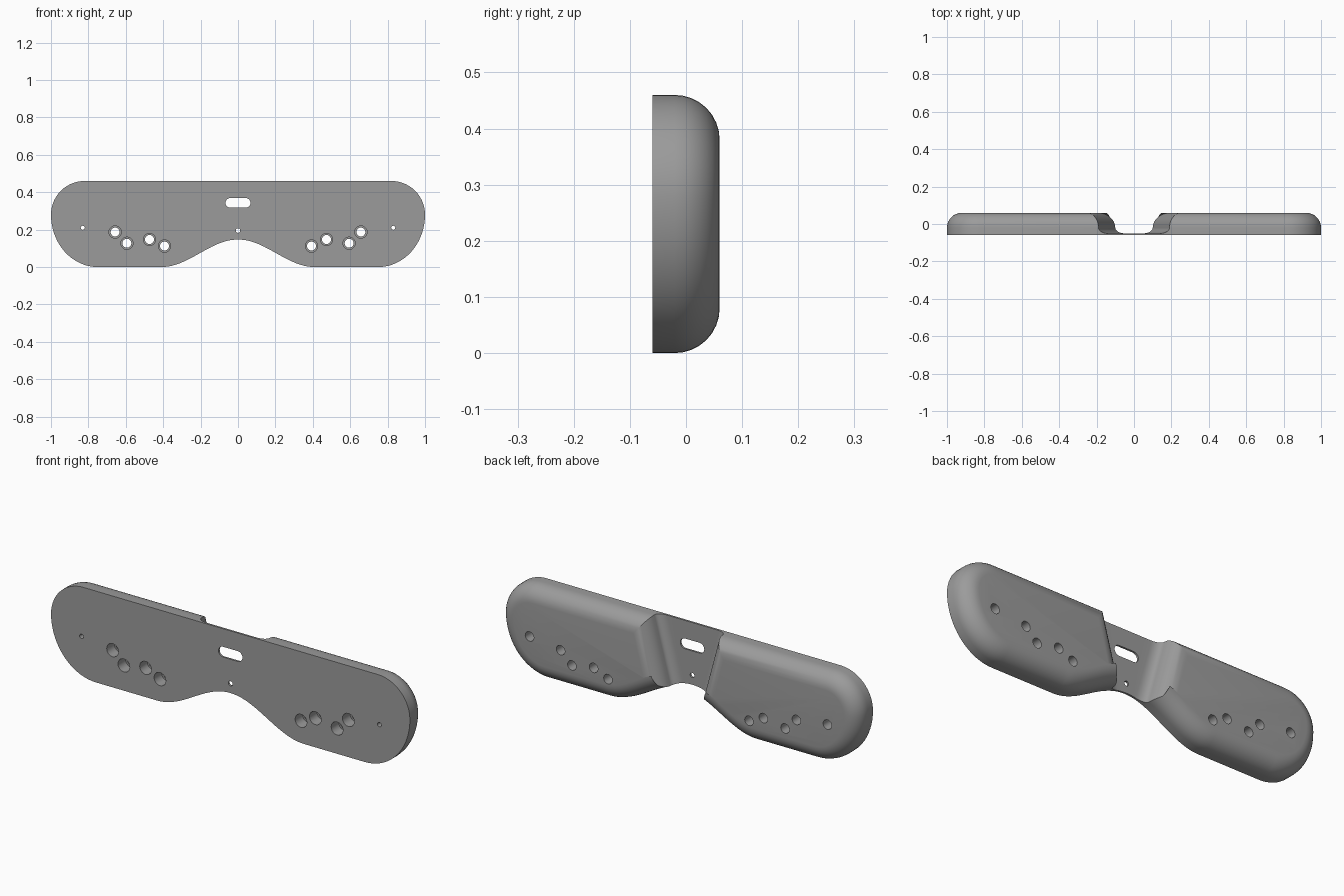
import bpy, bmesh, math
from mathutils import Vector

if "Cube" in bpy.data.objects:
    bpy.data.objects.remove(bpy.data.objects["Cube"])

FRONT, BACK, WEB = -0.06, 0.06, -0.05   # y of front face, back face, thin bridge
R = 0.08                                # rounding of the back edges
TOP, XT, XB = 0.46, 0.19, 0.10          # top height, notch wall x at top / bottom

grey = bpy.data.materials.new("grey")
grey.diffuse_color = (0.33, 0.33, 0.33, 1)
grey.use_nodes = True
grey.node_tree.nodes["Principled BSDF"].inputs["Base Color"].default_value = grey.diffuse_color


def nose(x):
    """Height of the lower edge across the central arch."""
    return 0.0735 * (1 + math.cos(math.pi * min(abs(x), 0.41) / 0.41))


def arc(cx, cz, rx, rz, a0, a1, n):
    return [Vector((cx + rx * math.cos(a0 + (a1 - a0) * i / n),
                    cz + rz * math.sin(a0 + (a1 - a0) * i / n))) for i in range(n + 1)]


# Outline of one side pad, from the notch foot round to the notch top
outline = [Vector((XB + 0.31 * i / 16, nose(XB + 0.31 * i / 16))) for i in range(17)]
outline += arc(0.75, 0.28, 0.25, 0.28, -math.pi / 2, 0, 18)
outline += arc(0.82, 0.28, 0.18, 0.18, 0, math.pi / 2, 14)[1:]
outline.append(Vector((XT, TOP)))
N = len(outline)


def inset(pts, d):
    out = []
    for i, p in enumerate(pts):
        a = (p - pts[i - 1]).normalized()
        b = (pts[(i + 1) % N] - p).normalized()
        n1, n2 = Vector((-a.y, a.x)), Vector((-b.y, b.x))
        out.append(p + (n1 + n2) * d / (1 + n1.dot(n2)))
    return out


bm = bmesh.new()

# Two side pads with rounded back edges
for s in (1, -1):
    layers = [(FRONT, 0)]
    for i in range(9):
        a = math.pi / 2 * i / 8
        layers.append((BACK - R + R * math.sin(a), R * (1 - math.cos(a))))
    rings = [[bm.verts.new((s * p.x, y, p.y)) for p in inset(outline, d)] for y, d in layers]
    bm.faces.new(rings[0])
    bm.faces.new(rings[-1])
    for k in range(len(rings) - 1):
        for i in range(N):
            if k == 0 and i == N - 1:
                continue                # open where the bridge joins
            j = (i + 1) % N
            bm.faces.new((rings[k][i], rings[k][j], rings[k + 1][j], rings[k + 1][i]))

# Thin bridge with hollow fillets rising to the pads: (x top, x foot, y back)
half = []
for i in range(9):
    a = math.pi / 2 * i / 8
    d = 0.05 * (1 - math.cos(a))
    half.append((XT - d, XB - d, BACK - R + (WEB - BACK + R) * math.sin(a)))
half += [(0.14 * t, 0.05 * t, WEB) for t in (0.66, 0.33)]
cols = half + [(0, 0, WEB)] + [(-a, -b, y) for a, b, y in reversed(half)]
secs = [[bm.verts.new(v) for v in ((a, FRONT, TOP), (a, y, TOP),
                                   (b, y, nose(b)), (b, FRONT, nose(b)))] for a, b, y in cols]
for p, q in zip(secs, secs[1:]):
    for i in range(4):
        j = (i + 1) % 4
        bm.faces.new((p[i], p[j], q[j], q[i]))

bmesh.ops.remove_doubles(bm, verts=bm.verts, dist=1e-5)
bmesh.ops.recalc_face_normals(bm, faces=bm.faces)


def make(name, b):
    me = bpy.data.meshes.new(name)
    b.to_mesh(me)
    b.free()
    ob = bpy.data.objects.new(name, me)
    me.materials.append(grey)
    bpy.context.collection.objects.link(ob)
    return ob


body = make("mask_plate", bm)


def cut(profile, y0, y1):
    """Cut a prism with the given x-z profile out of the plate."""
    b = bmesh.new()
    lo = [b.verts.new((p.x, y0, p.y)) for p in profile]
    hi = [b.verts.new((p.x, y1, p.y)) for p in profile]
    b.faces.new(lo)
    b.faces.new(hi)
    for i in range(len(lo)):
        j = (i + 1) % len(lo)
        b.faces.new((lo[i], lo[j], hi[j], hi[i]))
    bmesh.ops.recalc_face_normals(b, faces=b.faces)
    ob = make("hole_cutter", b)
    ob.hide_render = True
    ob.hide_set(True)
    m = body.modifiers.new("hole", 'BOOLEAN')
    m.operation, m.solver, m.object = 'DIFFERENCE', 'EXACT', ob


def hole(x, z, r, y0=-0.2, y1=0.2):
    cut(arc(x, z, r, r, 0, 2 * math.pi, 20)[:-1], y0, y1)


for s in (1, -1):
    # Stepped holes, wide at the front
    for x, z in ((0.657, 0.187), (0.594, 0.127), (0.473, 0.147), (0.393, 0.112)):
        hole(s * x, z, 0.024)
        hole(s * x, z, 0.033, -0.2, 0.0)
    # Strap pin holes, wide at the back
    hole(s * 0.83, 0.21, 0.011)
    hole(s * 0.83, 0.21, 0.024, 0.0, 0.2)
hole(0, 0.195, 0.012)
# Slot in the bridge
cut(arc(0.041, 0.343, 0.026, 0.026, -math.pi / 2, math.pi / 2, 10)
    + arc(-0.041, 0.343, 0.026, 0.026, math.pi / 2, 1.5 * math.pi, 10), -0.2, 0.2)

# Apply the cuts and smooth the rounded surfaces
bpy.context.view_layer.objects.active = body
body.select_set(True)
for m in list(body.modifiers):
    bpy.ops.object.modifier_apply(modifier=m.name)
for ob in list(bpy.data.objects):
    if ob is not body:
        bpy.data.objects.remove(ob)
bpy.ops.object.shade_smooth_by_angle(angle=math.radians(30))
